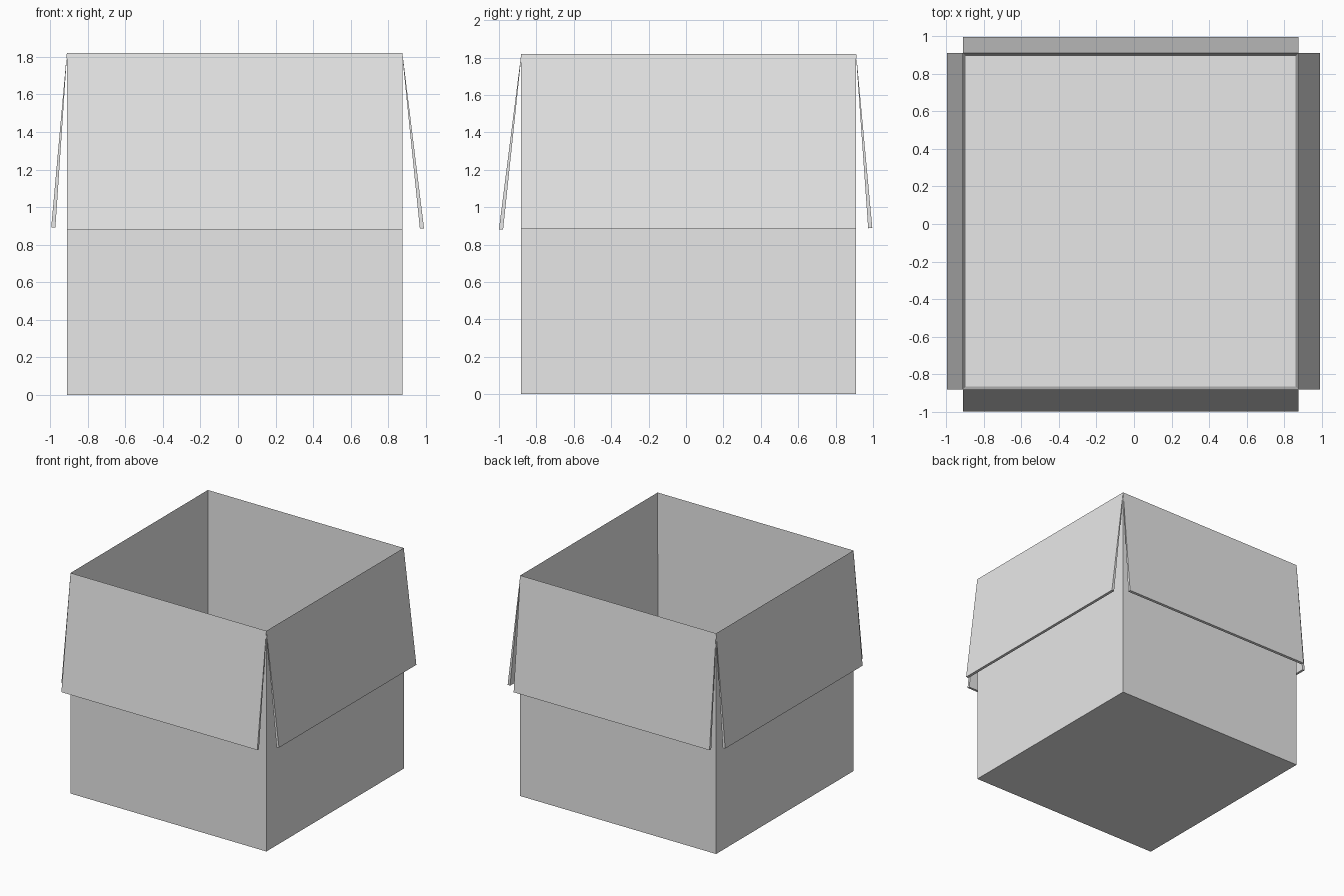
import bpy
import bmesh
from mathutils import Vector

cube = bpy.data.objects.get("Cube")
if cube:
    bpy.data.objects.remove(cube, do_unlink=True)

card = bpy.data.materials.new("light_grey_card")
card.use_nodes = True
card.diffuse_color = (0.8, 0.8, 0.8, 1)
card.node_tree.nodes["Principled BSDF"].inputs["Base Color"].default_value = (0.8, 0.8, 0.8, 1)

LOW, HIGH = Vector((-0.912, -0.881, 0)), Vector((0.876, 0.91, 1.82))
CENTRE, SIZE = (LOW + HIGH) / 2, HIGH - LOW
THICK = 0.022   # card thickness away from the fold
WALL = 0.014    # wall thickness at the floor


def add_object(name, bm):
    bmesh.ops.recalc_face_normals(bm, faces=bm.faces)
    mesh = bpy.data.meshes.new(name)
    bm.to_mesh(mesh)
    bm.free()
    mesh.materials.append(card)
    obj = bpy.data.objects.new(name, mesh)
    bpy.context.collection.objects.link(obj)
    return obj


# Open box: the top is sunk to the floor, leaving walls that thin out to the rim
bm = bmesh.new()
bmesh.ops.create_cube(bm, size=1)
bmesh.ops.scale(bm, vec=SIZE, verts=bm.verts)
bmesh.ops.translate(bm, vec=CENTRE, verts=bm.verts)
top = max(bm.faces, key=lambda f: f.calc_center_median().z)
bmesh.ops.inset_individual(bm, faces=[top], thickness=0.001)
for v in top.verts:
    v.co.z = WALL
    for axis in range(2):
        v.co[axis] += WALL if v.co[axis] < CENTRE[axis] else -WALL
add_object("open_box", bm)


# Flaps: a folded wedge profile extruded along each rim edge
def add_flap(name, axis, sign, reach, bottom):
    hinge = HIGH[axis] if sign > 0 else -LOW[axis]
    profile = [(hinge, HIGH.z), (reach, bottom),
               (reach - THICK, bottom - 0.002), (hinge, HIGH.z - THICK)]
    along = 1 - axis
    bm = bmesh.new()
    verts = []
    for out, z in profile:
        co = Vector((0, 0, z))
        co[axis] = sign * out
        co[along] = LOW[along]
        verts.append(bm.verts.new(co))
    face = bm.faces.new(verts)
    ends = bmesh.ops.extrude_face_region(bm, geom=[face], use_keep_orig=True)["geom"]
    step = Vector()
    step[along] = SIZE[along]
    bmesh.ops.translate(bm, vec=step, verts=[g for g in ends if isinstance(g, bmesh.types.BMVert)])
    add_object(name, bm)


for name, axis, sign, reach, bottom in (
        ("right_flap", 0, -1, 0.995, 0.892),
        ("left_flap", 0, 1, 0.991, 0.887),
        ("front_flap", 1, -1, 1.0, 0.882),
        ("back_flap", 1, 1, 0.996, 0.889)):
    add_flap(name, axis, sign, reach, bottom)
